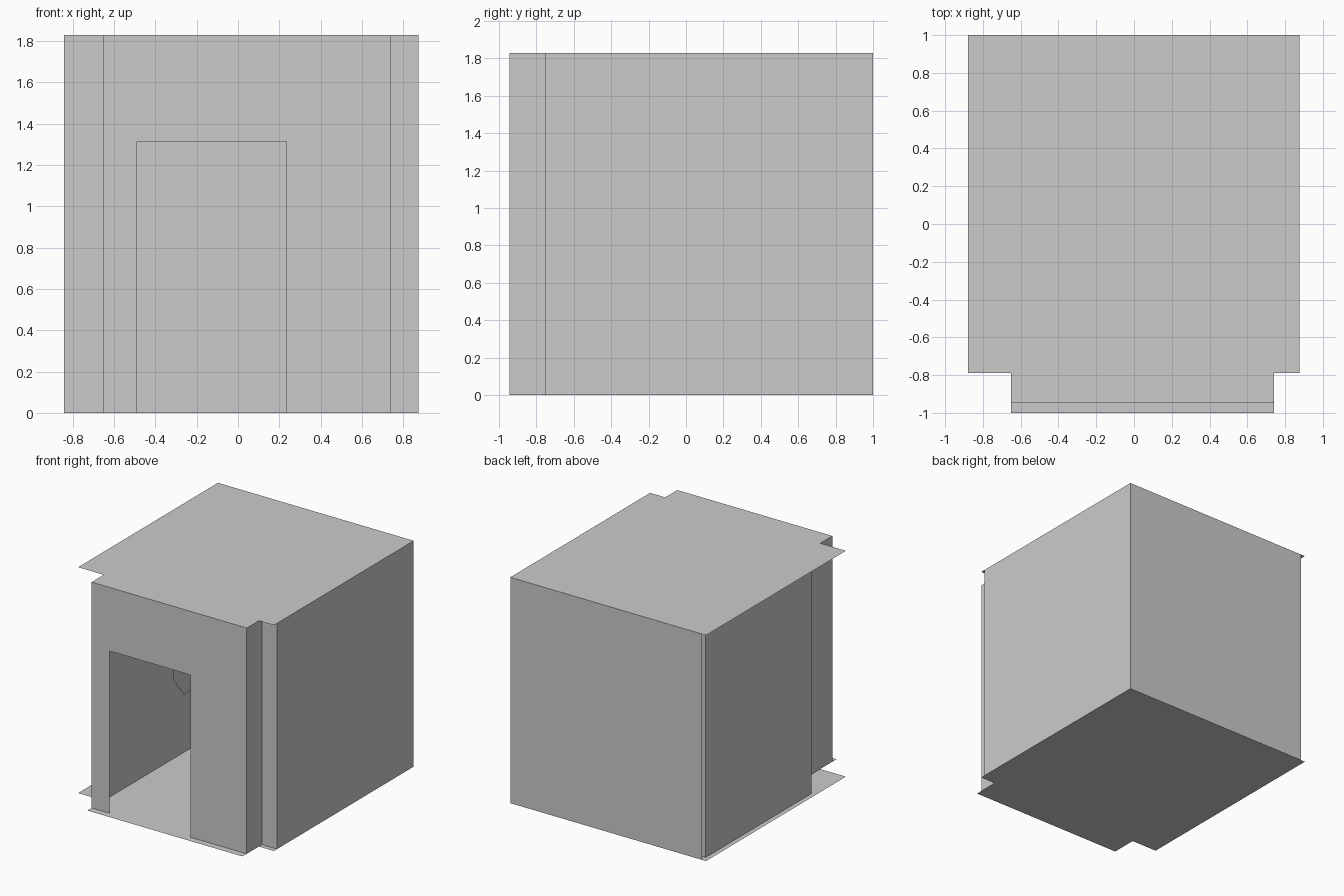
import bpy, bmesh

if "Cube" in bpy.data.objects:
    bpy.data.objects.remove(bpy.data.objects["Cube"])

H = 1.83            # wall height
FRONT = -0.945      # front wall plane
STEP = -0.75        # plane of the short set-back wall
LEFT, RIGHT = -0.842, 0.875
PORCH_L, PORCH_R = -0.65, 0.74


def sheet(name, points, hole=None):
    """Flat paper-thin panel from a 3D outline, with an optional hole."""
    bm = bmesh.new()
    if hole is None:
        bm.faces.new([bm.verts.new(p) for p in points])
    else:
        for loop in (points, hole):
            vs = [bm.verts.new(p) for p in loop]
            for a, b in zip(vs, vs[1:] + vs[:1]):
                bm.edges.new((a, b))
        bmesh.ops.triangle_fill(bm, use_beauty=True, edges=bm.edges[:])
        bmesh.ops.dissolve_limit(bm, angle_limit=0.01, verts=bm.verts[:], edges=bm.edges[:])
    mesh = bpy.data.meshes.new(name)
    bm.to_mesh(mesh)
    bm.free()
    ob = bpy.data.objects.new(name, mesh)
    bpy.context.collection.objects.link(ob)
    return ob


def wall(name, a, b):
    """Full-height wall between two plan points."""
    return sheet(name, [(*a, 0), (*b, 0), (*b, H), (*a, H)])


def slab(name, z, front):
    """Floor or roof plan: wide room plus narrower porch."""
    plan = [(-0.88, 1), (-0.88, -0.79), (PORCH_L, -0.79), (PORCH_L, front),
            (PORCH_R, front), (PORCH_R, -0.79), (RIGHT, -0.79), (RIGHT, 1)]
    return sheet(name, [(x, y, z) for x, y in plan])


# Floor and roof
slab("floor", 0.0, -1.0)
slab("roof", H, FRONT)

# Front wall with doorway
door = [(PORCH_L, 0), (-0.49, 0), (-0.49, 1.315), (0.235, 1.315),
        (0.235, 0), (PORCH_R, 0), (PORCH_R, H), (PORCH_L, H)]
sheet("front_wall", [(x, FRONT, z) for x, z in door])

# Back and right-hand walls
wall("back_wall", (RIGHT, 1.0), (LEFT, 1.0))
wall("right_wall", (RIGHT, STEP), (RIGHT, 1.0))
wall("right_step_wall", (PORCH_R, STEP), (RIGHT, STEP))
wall("right_porch_wall", (PORCH_R, FRONT), (PORCH_R, STEP))

# Inner left wall with a ragged hole
hole = [(0.10, 0.64), (0.24, 0.467), (0.32, 0.48), (0.45, 0.58),
        (0.49, 0.78), (0.40, 0.96), (0.25, 1.0), (0.10, 0.86)]
sheet("inner_left_wall",
      [(PORCH_L, FRONT, 0), (PORCH_L, 1.0, 0), (PORCH_L, 1.0, H), (PORCH_L, FRONT, H)],
      [(PORCH_L, y, z) for y, z in hole])

# Hidden niche behind the hole
wall("niche_outer_wall", (LEFT, 0.95), (LEFT, -0.405))
wall("niche_back_end", (LEFT, 0.95), (PORCH_L, 0.95))
wall("niche_front_end", (LEFT, -0.405), (PORCH_L, -0.405))
